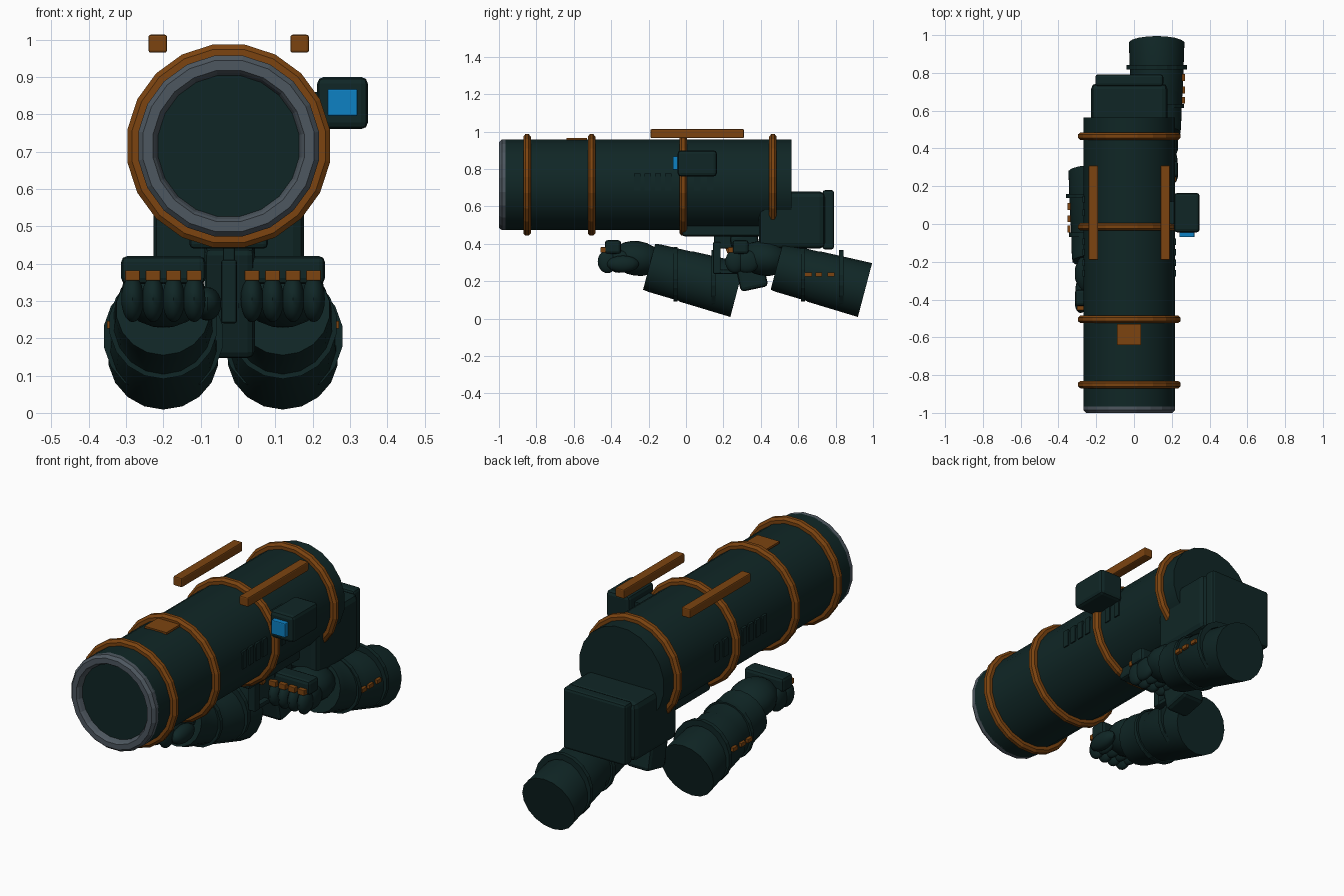
import bpy, bmesh, math
from mathutils import Vector, Matrix

if "Cube" in bpy.data.objects:
    bpy.data.objects.remove(bpy.data.objects["Cube"])

def material(name, rgb):
    m = bpy.data.materials.new(name)
    m.diffuse_color = (*rgb, 1)
    m.use_nodes = True
    m.node_tree.nodes["Principled BSDF"].inputs["Base Color"].default_value = m.diffuse_color
    return m

GREEN = material("dark_green", (0.0050, 0.0195, 0.0190))
ORANGE = material("burnt_orange", (0.20, 0.057, 0.005))
GREY = material("steel_grey", (0.075, 0.095, 0.115))
BLUE = material("lens_blue", (0.004, 0.22, 0.55))

def finish(bm, name, mat, smooth=None):
    bmesh.ops.recalc_face_normals(bm, faces=bm.faces)
    me = bpy.data.meshes.new(name)
    bm.to_mesh(me)
    bm.free()
    ob = bpy.data.objects.new(name, me)
    bpy.context.collection.objects.link(ob)
    me.materials.append(mat)
    if smooth:
        bpy.ops.object.select_all(action='DESELECT')
        ob.select_set(True)
        bpy.context.view_layer.objects.active = ob
        bpy.ops.object.shade_smooth_by_angle(angle=math.radians(smooth))
    return ob

def box(name, x, y, z, mat, bevel=0.0, tilt=0.0):
    """Box from (min, max) ranges, tilted about x."""
    bm = bmesh.new()
    bmesh.ops.create_cube(bm, size=1)
    bmesh.ops.scale(bm, verts=bm.verts, vec=(x[1] - x[0], y[1] - y[0], z[1] - z[0]))
    if bevel:
        bmesh.ops.bevel(bm, geom=bm.edges[:], offset=bevel, segments=2, profile=0.5, affect='EDGES')
    c = Vector((sum(x) / 2, sum(y) / 2, sum(z) / 2))
    bm.transform(Matrix.Translation(c) @ Matrix.Rotation(tilt, 4, 'X'))
    return finish(bm, name, mat)

def lathe(name, profile, origin, axis, mat, sides=20, closed=False, smooth=None):
    """Spin (radius, distance) pairs around an axis."""
    bm = bmesh.new()
    rings = [[bm.verts.new((r * math.cos(2 * math.pi * (i + .5) / sides),
                            r * math.sin(2 * math.pi * (i + .5) / sides), d))
              for i in range(sides)] for r, d in profile]
    pairs = list(zip(rings, rings[1:]))
    if closed:
        pairs.append((rings[-1], rings[0]))
    else:
        bm.faces.new(rings[0])
        bm.faces.new(rings[-1])
    for a, b in pairs:
        for i in range(sides):
            j = (i + 1) % sides
            bm.faces.new((a[i], a[j], b[j], b[i]))
    rot = Vector((0, 0, 1)).rotation_difference(Vector(axis)).to_matrix().to_4x4()
    bm.transform(Matrix.Translation(origin) @ rot)
    return finish(bm, name, mat, smooth)

def blob(name, c, r, mat, tilt=0.0):
    bm = bmesh.new()
    bmesh.ops.create_uvsphere(bm, u_segments=14, v_segments=10, radius=1)
    bm.transform(Matrix.Translation(c) @ Matrix.Rotation(tilt, 4, 'X') @ Matrix.Diagonal((*r, 1)))
    return finish(bm, name, mat, 40)

CX, CZ, R = -0.025, 0.715, 0.245
Y = (0, 1, 0)

# Main tube, muzzle ring and recessed bore
lathe("main_tube", [(R, -0.965), (R, 0.565)], (CX, 0, CZ), Y, GREEN, smooth=30)
lathe("muzzle_ring", [(R, -0.96), (R, -0.985), (0.232, -1.0), (0.205, -1.0),
                      (0.198, -0.99), (0.188, -0.96)], (CX, 0, CZ), Y, GREY, closed=True)
lathe("bore_disc", [(0.192, -0.97), (0.192, -0.96)], (CX, 0, CZ), Y, GREEN)

# Orange bands around the tube
for n, y in enumerate((-0.85, -0.505, -0.015, 0.465)):
    lathe(f"tube_band_{n}", [(0.235, -0.02), (0.262, -0.02), (0.275, -0.009), (0.275, 0.009),
                             (0.262, 0.02), (0.235, 0.02)], (CX, y, CZ), Y, ORANGE, closed=True)

# Top rails and top label plate
for s in (-1, 1):
    xc = CX + s * 0.19
    box("top_rail", (xc - 0.025, xc + 0.025), (-0.19, 0.31), (0.965, 1.013), ORANGE, 0.006)
box("top_plate", (-0.09, 0.037), (-0.64, -0.53), (0.954, 0.965), ORANGE)

# Side vents
for s in (-1, 1):
    for y in (-0.26, -0.205, -0.15, -0.095, 0.06, 0.13):
        xc = CX + s * 0.242
        box("side_vent", (xc - 0.006, xc + 0.006), (y - 0.017, y + 0.017), (0.685, 0.775), GREEN)

# Sight box with blue lens
box("sight_mount", (0.14, 0.24), (0.0, 0.12), (0.79, 0.86), GREEN)
box("sight_box", (0.212, 0.348), (-0.045, 0.165), (0.76, 0.90), GREEN, 0.018)
box("sight_lens", (0.24, 0.32), (-0.07, -0.03), (0.795, 0.868), BLUE, 0.004)

# Rear housing, back plate and underside rail
box("rear_housing", (-0.227, 0.177), (0.39, 0.745), (0.375, 0.68), GREEN, 0.03)
box("rear_plate", (-0.205, 0.155), (0.73, 0.792), (0.37, 0.687), GREEN, 0.014)
box("underside_rail", (-0.13, 0.08), (-0.02, 0.42), (0.44, 0.53), GREEN, 0.012)

# Grip, trigger and guard
box("pistol_grip", (-0.09, 0.045), (0.26, 0.41), (0.155, 0.46), GREEN, 0.02, math.radians(12))
box("trigger_guard", (-0.045, -0.003), (0.145, 0.185), (0.24, 0.41), GREEN, 0.006)
box("guard_top", (-0.04, -0.008), (0.15, 0.31), (0.375, 0.45), GREEN, 0.006)
box("guard_bottom", (-0.04, -0.008), (0.16, 0.30), (0.24, 0.262), GREEN, 0.004)
box("trigger", (-0.037, -0.012), (0.21, 0.24), (0.35, 0.415), ORANGE, 0.004, math.radians(20))

# Armoured arms: s = outward direction, dy = offset along the tube
def arm(side, xc, s, dy):
    start = Vector((xc, 0.485 + dy, 0.2775))
    end = Vector((xc, 0.957 + dy, 0.153))
    axis = (end - start).normalized()
    length = (end - start).length
    lathe(side + "_forearm", [(0.127, 0), (0.131, 0.03), (0.136, 0.2), (0.139, 0.205),
                              (0.149, length)], start, axis, GREEN, 18, smooth=30)
    # straps
    for y, z, r in ((0.625, 0.237, 0.146), (0.83, 0.205, 0.162)):
        lathe(side + "_arm_strap", [(r - 0.03, -0.011), (r, -0.011), (r, 0.011), (r - 0.03, 0.011)],
              (xc, y + dy, z), Y, GREEN, 18, closed=True)
    # outer lights
    for y in (0.655, 0.71, 0.775):
        x = xc + s * 0.143
        box(side + "_arm_light", (x - 0.008, x + 0.008), (y + dy - 0.018, y + dy + 0.018),
            (0.226, 0.246), ORANGE)
    # wrist and palm
    blob(side + "_palm", (xc, 0.42 + dy, 0.322), (0.115, 0.135, 0.093), GREEN, math.radians(-8))
    box(side + "_knuckle_guard", (xc - 0.113, xc + 0.113), (0.248 + dy, 0.335 + dy),
        (0.345, 0.42), GREEN, 0.016)
    # four fingers, each with an orange knuckle
    for i in range(4):
        x = xc + (i - 1.5) * 0.055
        blob(side + "_finger", (x, 0.262 + dy, 0.305), (0.031, 0.052, 0.062), GREEN)
        blob(side + "_finger_base", (x, 0.325 + dy, 0.305), (0.029, 0.07, 0.06), GREEN)
        box(side + "_knuckle", (x - 0.02, x + 0.02), (0.225 + dy, 0.26 + dy),
            (0.354, 0.382), ORANGE, 0.003)
    # thumb on the inner side
    blob(side + "_thumb", (xc - s * 0.118, 0.345 + dy, 0.292), (0.038, 0.085, 0.045), GREEN)

arm("right", 0.12, 1, 0.0)
arm("left", -0.20, -1, -0.682)
